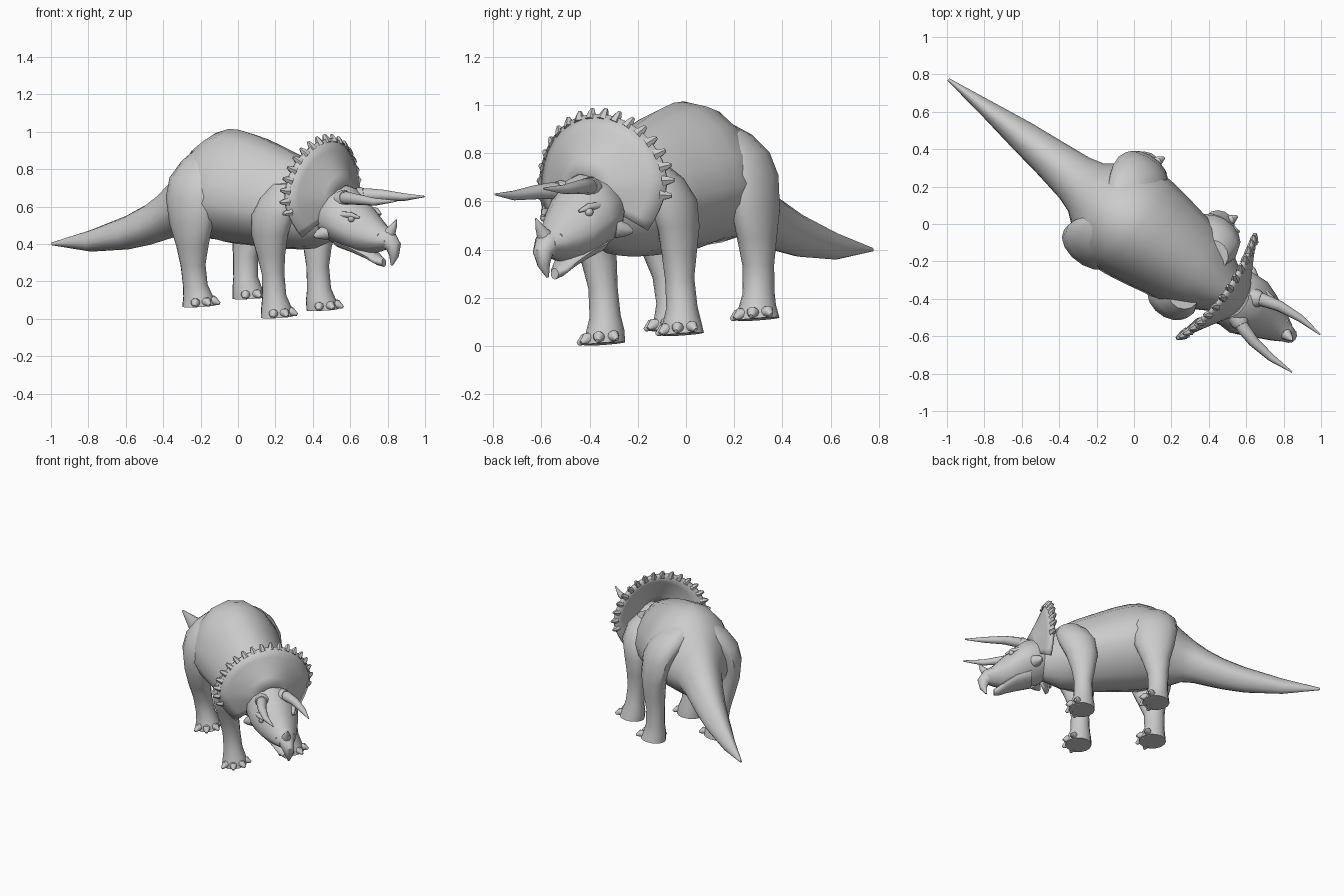
import bpy, bmesh
from math import sin, cos, pi, radians
from mathutils import Vector, Matrix

if "Cube" in bpy.data.objects:
    bpy.data.objects.remove(bpy.data.objects["Cube"])

SKIN = bpy.data.materials.new("stone_grey")
SKIN.use_nodes = True
GREY = (0.6, 0.6, 0.6, 1)
SKIN.diffuse_color = GREY
SKIN.node_tree.nodes["Principled BSDF"].inputs["Base Color"].default_value = GREY

# The animal is modelled facing +x, then turned and rolled into its pose
POSE = (Matrix.Translation((0.005, 0.012, 0.5)) @ Matrix.Rotation(radians(-36.87), 4, "Z")
        @ Matrix.Rotation(radians(5.5), 4, "X") @ Matrix.Translation((0, 0, -0.5)))
parts = []


def finish(name, bm):
    bmesh.ops.recalc_face_normals(bm, faces=bm.faces)
    mesh = bpy.data.meshes.new(name)
    bm.to_mesh(mesh)
    bm.free()
    mesh.materials.append(SKIN)
    ob = bpy.data.objects.new(name, mesh)
    bpy.context.collection.objects.link(ob)
    ob.matrix_world = POSE
    parts.append(ob)
    return ob


def add_loft(bm, rings):
    """Skin a row of closed rings and cap both ends."""
    loops = [[bm.verts.new(p) for p in ring] for ring in rings]
    for a, b in zip(loops, loops[1:]):
        for i in range(len(a)):
            j = (i + 1) % len(a)
            bm.faces.new((a[i], a[j], b[j], b[i]))
    bm.faces.new(loops[0])
    bm.faces.new(loops[-1])


def body_ring(x, top, bottom, half, waist, n=16):
    """Cross-section with a ridged back and a sharper flank edge."""
    mid = bottom + waist * (top - bottom)
    ring = []
    for i in range(n):
        t = 2 * pi * i / n
        s, c = sin(t), cos(t)
        if c > -1e-6:
            y, z = half * s, mid + (top - mid) * abs(c) ** 1.2
        else:
            y = half * abs(s) ** 1.2 * (1 if s > 0 else -1)
            z = mid - (mid - bottom) * abs(c) ** 1.15
        ring.append((x, y, z))
    return ring


def loft(name, sections, waist):
    bm = bmesh.new()
    add_loft(bm, [body_ring(*s, waist) for s in sections])
    return finish(name, bm)


def add_tube(bm, path, radii, n=12):
    """Tapered tube along a path, its rings carried along without twist."""
    path = [Vector(p) for p in path]
    last = (path[1] - path[0]).normalized()
    q = last.to_track_quat("Z", "Y")
    rings = []
    for i, p in enumerate(path):
        way = (path[min(i + 1, len(path) - 1)] - path[max(i - 1, 0)]).normalized()
        q = last.rotation_difference(way) @ q
        last = way
        rings.append([p + q @ Vector((cos(2 * pi * k / n), sin(2 * pi * k / n), 0)) * radii[i]
                      for k in range(n)])
    add_loft(bm, rings)


def tube(name, path, radii, n=12):
    bm = bmesh.new()
    add_tube(bm, path, radii, n)
    return finish(name, bm)


# Trunk and tail: x, top, bottom, half width
loft("body_and_tail", [
    (-1.255, .408, .392, .008), (-1.0, .472, .358, .046), (-.75, .55, .37, .086),
    (-.6, .615, .395, .105), (-.5, .675, .42, .12), (-.4, .755, .445, .135), (-.32, .835, .45, .16),
    (-.22, .935, .43, .24), (-.12, .995, .42, .295), (-.03, 1.018, .4, .31), (.04, 1.012, .395, .305),
    (.14, .985, .385, .29), (.27, .935, .375, .265), (.4, .88, .37, .25),
    (.5, .835, .375, .2), (.6, .77, .41, .14), (.68, .72, .45, .1)], .4)

# Skull, lower jaw, hooked beak
loft("skull", [
    (.58, .7, .45, .11), (.66, .735, .395, .165), (.76, .705, .365, .17), (.84, .63, .345, .138),
    (.9, .57, .35, .108), (.96, .505, .365, .08), (1.005, .475, .375, .054)], .43)
loft("lower_jaw", [
    (.7, .46, .375, .1), (.8, .43, .342, .09), (.87, .38, .312, .064),
    (.92, .34, .285, .045), (.955, .322, .275, .02)], .5)
tube("beak", [(.95, 0, .425), (.995, 0, .42), (1.025, 0, .385), (1.025, 0, .335), (1.005, 0, .285)],
     [.066, .055, .042, .026, .006])
tube("nose_horn", [(.985, 0, .43), (1.01, 0, .465), (1.035, 0, .495), (1.055, 0, .53)],
     [.045, .03, .018, .003], 10)


# Neck frill: a saddle-shaped fan with a toothed rim
def rim(a, r=1.0):
    back = .615 - .05 * sin(a) ** 2
    wide = .328 * (1 - .22 * max(0, -cos(a)))
    return Vector((.77 + (back - .77) * r ** .85, wide * sin(a) * r, .65 + .31 * cos(a) * r))


SPAN = radians(128)
bm = bmesh.new()
grid = [[bm.verts.new(rim(-SPAN + 2 * SPAN * i / 32, .2 + .2 * j)) for j in range(5)]
        for i in range(33)]
for a, b in zip(grid, grid[1:]):
    for j in range(4):
        bm.faces.new((a[j], a[j + 1], b[j + 1], b[j]))
frill = finish("neck_frill", bm)
solid = frill.modifiers.new("thickness", "SOLIDIFY")
solid.thickness = .022
solid.offset = 0

bm = bmesh.new()
for i in range(19):
    a = radians(-100 + 200 * i / 18)
    out = (rim(a) - rim(a, .9)).normalized()
    base = rim(a) - out * .02
    add_tube(bm, [base, base + out * .03, base + out * .05], [.025, .017, .008], 6)
finish("frill_teeth", bm)

# Leg sections: height, x, y, radius along, radius across
FRONT = [(.027, .372, .205, .088, .085), (.08, .368, .2, .083, .078), (.14, .36, .2, .066, .064),
         (.26, .36, .2, .062, .06), (.36, .36, .208, .08, .068), (.47, .37, .222, .108, .075),
         (.58, .4, .222, .13, .088), (.67, .425, .185, .12, .09), (.74, .44, .13, .085, .08)]
HIND = [(.088, -.13, .225, .092, .085), (.14, -.135, .22, .082, .076), (.2, -.145, .225, .068, .065),
        (.31, -.145, .235, .07, .063), (.42, -.13, .25, .095, .074), (.54, -.12, .262, .135, .08),
        (.68, -.12, .245, .158, .095), (.78, -.125, .2, .15, .105), (.86, -.125, .13, .115, .105),
        (.925, -.12, .06, .07, .07)]

for side, tag in ((1, "left"), (-1, "right")):
    # Legs with toes
    for kind, shape in (("front", FRONT), ("hind", HIND)):
        bm = bmesh.new()
        add_loft(bm, [[(x + rx * cos(2 * pi * k / 14), side * (y + ry * sin(2 * pi * k / 14)), z)
                       for k in range(14)] for z, x, y, rx, ry in shape])
        finish(f"{tag}_{kind}_leg", bm)
        z, x, y, rx, ry = shape[0]
        bm = bmesh.new()
        for deg in (-65, -22, 22, 65):
            d = Vector((cos(radians(deg)), sin(radians(deg)) * side, 0))
            c = Vector((x, side * y, z + .022)) + d * rx * .7
            add_tube(bm, [c, c + d * .025 + Vector((0, 0, .003)), c + d * .052 - Vector((0, 0, .014))],
                     [.025, .024, .008], 10)
        finish(f"{tag}_{kind}_toes", bm)

    # Brow horn and its collar
    tube(f"{tag}_brow_horn",
         [(.75, side * .07, .645), (.8, side * .092, .655), (.89, side * .118, .65),
          (1.02, side * .132, .638), (1.155, side * .126, .642)],
         [.038, .035, .029, .02, .004])
    tube(f"{tag}_horn_collar", [(.735, side * .06, .635), (.775, side * .08, .651), (.79, side * .087, .655)],
         [.055, .048, .039])

    # Eye under a brow ridge, nostril bump, cheek spike
    bm = bmesh.new()
    bmesh.ops.create_uvsphere(bm, u_segments=12, v_segments=8, radius=.018,
                              matrix=Matrix.Translation((.84, side * .117, .545)))
    finish(f"{tag}_eye", bm)
    tube(f"{tag}_brow_ridge", [(.78, side * .125, .57), (.835, side * .117, .567), (.88, side * .095, .55)],
         [.016, .016, .006], 10)
    tube(f"{tag}_nostril", [(.955, side * .05, .45), (.975, side * .058, .45)], [.02, .01], 10)
    tube(f"{tag}_cheek_spike", [(.68, side * .13, .475), (.65, side * .165, .465), (.635, side * .182, .457)],
         [.042, .026, .008], 10)

# Smooth shading that keeps the hard edges
for ob in bpy.context.selected_objects:
    ob.select_set(False)
for ob in parts:
    ob.select_set(True)
bpy.context.view_layer.objects.active = parts[0]
bpy.ops.object.shade_smooth_by_angle(angle=radians(40))
